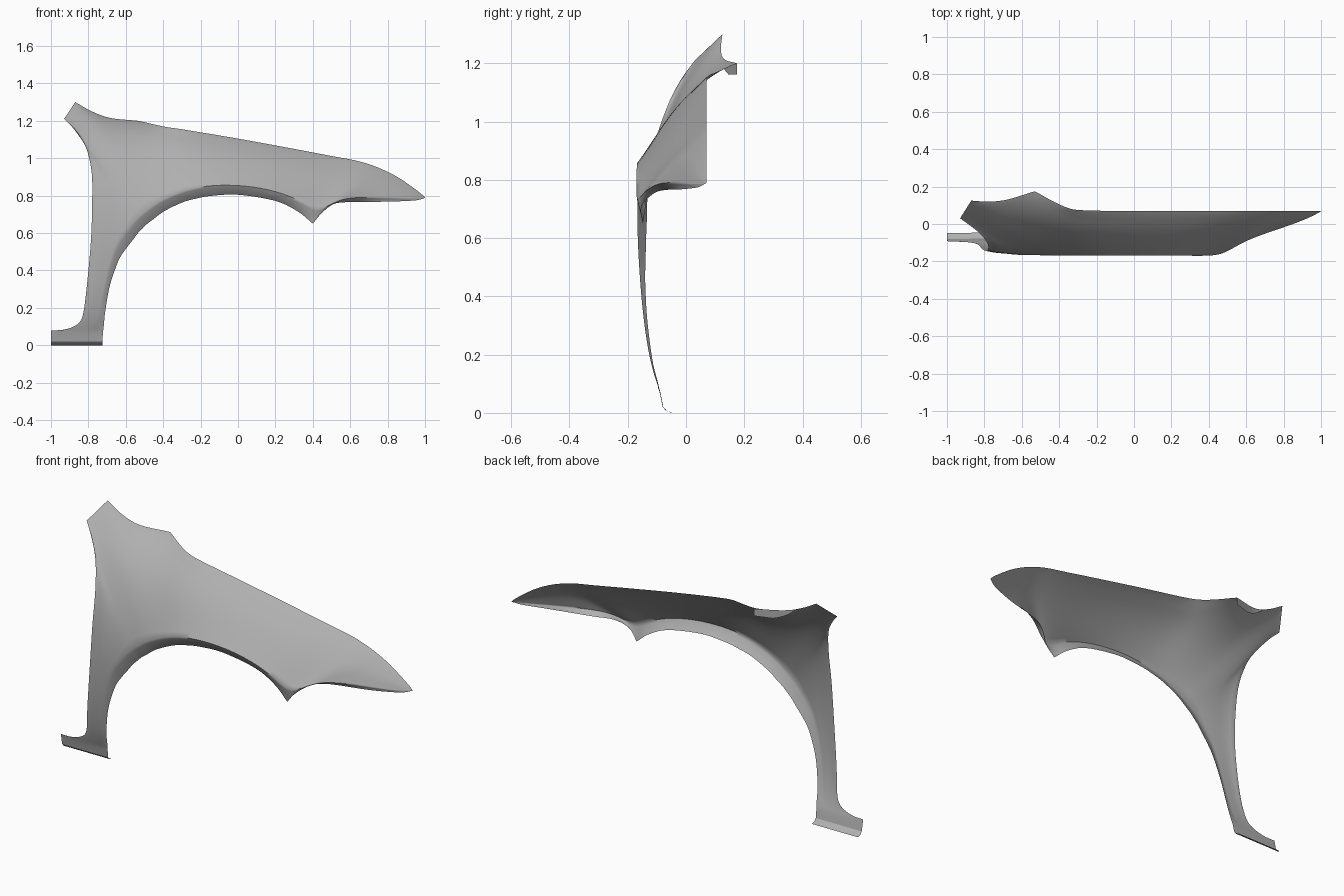
import bpy, bmesh, math
from mathutils import Vector

if "Cube" in bpy.data.objects:
    bpy.data.objects.remove(bpy.data.objects["Cube"])

# Inner rail: foot, wheel arch, then front lower edge (x, y, z, lip depth)
INNER = [
    (-.725, -.078, .02, 0), (-.722, -.088, .07, 0), (-.72, -.092, .085, .002), (-.717, -.098, .11, .004),
    (-.71, -.115, .18, .010), (-.685, -.133, .32, .014), (-.64, -.14, .45, .02), (-.60, -.139, .515, .025),
    (-.565, -.138, .56, .028), (-.535, -.137, .60, .03), (-.51, -.136, .625, .031), (-.485, -.135, .65, .032),
    (-.455, -.134, .672, .033), (-.42, -.134, .70, .034), (-.38, -.133, .725, .035), (-.30, -.133, .763, .036),
    (-.23, -.132, .783, .037), (-.15, -.132, .798, .037), (0, -.132, .805, .037), (.2, -.133, .772, .036),
    (.32, -.138, .715, .032), (.40, -.148, .65, .024), (.45, -.152, .71, .004), (.51, -.108, .755, 0),
    (.6, -.062, .766, 0), (.8, -.01, .768, 0), (.95, .042, .775, 0), (1, .068, .788, 0)]
# Outer rail: rear edge, upper tip, cowl tab, bonnet edge (x, y, z, bulge)
OUTER = [
    (-1, -.08, .02, 0), (-1, -.092, .08, 0), (-.93, -.095, .083, 0), (-.86, -.10, .11, 0),
    (-.83, -.113, .16, .002), (-.81, -.135, .30, .005), (-.787, -.145, .55, .006), (-.78, -.135, .75, .006),
    (-.782, -.108, .92, .006), (-.81, -.065, 1.05, .008), (-.86, -.02, 1.14, .012), (-.93, .03, 1.21, .02),
    (-.87, .125, 1.30, .04), (-.78, .12, 1.25, .04), (-.68, .13, 1.215, .042), (-.53, .175, 1.20, .055),
    (-.40, .105, 1.17, .038), (-.30, .075, 1.155, .028), (0, .07, 1.105, .022), (.3, .07, 1.05, .022),
    (.5, .07, 1.012, .022), (.62, .07, .99, .02), (.7, .07, .968, .018), (.78, .07, .937, .015),
    (.86, .07, .895, .012), (.94, .07, .84, .008), (.985, .07, .805, .002), (1, .07, .79, 0)]
SUB, LIP, BODY = 5, 5, 20


def spline(points, corners):
    """Smooth curve through the stations, broken at the corner stations."""
    p = [Vector(q) for q in points]
    out = []
    for i in range(len(p) - 1):
        a, b = p[i], p[i + 1]
        before = 2 * a - b if i == 0 or i in corners else p[i - 1]
        after = 2 * b - a if i + 2 == len(p) or i + 1 in corners else p[i + 2]
        # limit tangents to the local segment so uneven spacing cannot overshoot
        length = (b - a).length

        def tangent(v):
            v = v / 2
            return v * min(1, 1.3 * length / max(v.length, 1e-6))
        m0, m1 = tangent(b - before), tangent(after - a)
        for k in range(SUB):
            t = k / SUB
            out.append((2*t**3 - 3*t**2 + 1) * a + (t**3 - 2*t**2 + t) * m0
                       + (3*t**2 - 2*t**3) * b + (t**3 - t**2) * m1)
    return out + [p[-1]]


def section(a, b):
    """Cross-section: rolled arch lip, then a convex panel to the outer edge."""
    start, end = Vector(a[:3]), Vector(b[:3])
    span = Vector((end.x - start.x, 0, end.z - start.z))
    crest = start + span.normalized() * min(.06, .25 * span.length)
    crest.y -= a[3]
    row = []
    for k in range(LIP):
        s = k / LIP
        q = start.lerp(crest, s)
        q.y = start.y + (crest.y - start.y) * (s + .3 * s * (1 - s))
        row.append(q)
    for k in range(BODY + 1):
        t = 1 - (1 - k / BODY) ** 1.3
        q = crest.lerp(end, t)
        q.y -= b[3] * max(0, math.sin(math.pi * t ** 1.5)) ** .75
        row.append(q)
    return row


def fair(rows, steps):
    """Even out the panel along its length, leaving its borders in place."""
    n = len(rows[0]) - 1
    for _ in range(steps):
        old = [[q.copy() for q in r] for r in rows]
        for i in range(1, len(rows) - 1):
            for j in range(1, n):
                w = .5 * min(1, min(j, n - j) / 5)
                rows[i][j] = old[i][j].lerp((old[i - 1][j] + old[i + 1][j]) / 2, w)


grey = bpy.data.materials.new("mid_grey")
grey.diffuse_color = (.43, .43, .43, 1)
grey.use_nodes = True
grey.node_tree.nodes["Principled BSDF"].inputs["Base Color"].default_value = grey.diffuse_color


def sheet(name, rows):
    """Smooth quad sheet from equally long rows of points."""
    bm = bmesh.new()
    grid = [[bm.verts.new(q) for q in row] for row in rows]
    for r, s in zip(grid, grid[1:]):
        for j in range(len(r) - 1):
            bm.faces.new((r[j], s[j], s[j + 1], r[j + 1]))
    bmesh.ops.remove_doubles(bm, verts=bm.verts, dist=.0003)
    mesh = bpy.data.meshes.new(name)
    bm.to_mesh(mesh)
    bm.free()
    mesh.materials.append(grey)
    obj = bpy.data.objects.new(name, mesh)
    bpy.context.collection.objects.link(obj)
    bpy.ops.object.select_all(action='DESELECT')
    obj.select_set(True)
    bpy.context.view_layer.objects.active = obj
    bpy.ops.object.shade_smooth_by_angle(angle=math.radians(60))


inner = spline(INNER, {21})
outer = spline(OUTER, {1, 11, 12, 15})

# Main fender skin
rows = [section(a, b) for a, b in zip(inner, outer)]
fair(rows, 25)
sheet("fender_panel", rows)

# Turned-in lip under the foot
foot = rows[0]
sheet("foot_lip", [[q + Vector((0, .032, -.02)) for q in foot],
                   [q + Vector((0, .012, -.013)) for q in foot], foot])

# Short vertical flange below the cowl tab
edge = [Vector(q[:3]) for q in outer[13 * SUB + 2:15 * SUB + 1]]
drop = []
for i, q in enumerate(edge):
    f = min(1, i / 5)
    drop.append(Vector((q.x, q.y, q.z + (1.162 - q.z) * f)))
sheet("cowl_flange", [edge, drop])
